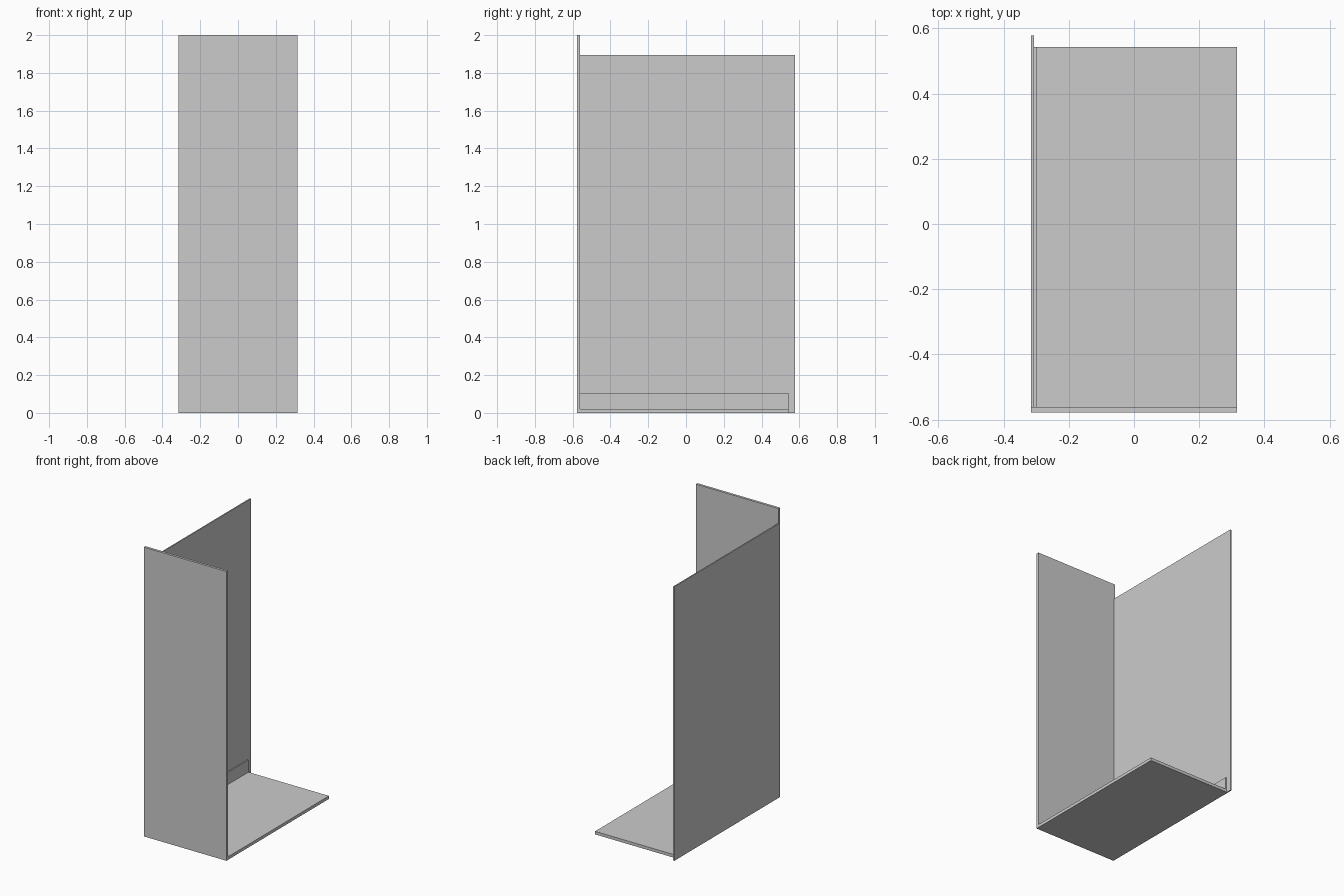
import bpy, bmesh

if "Cube" in bpy.data.objects:
    bpy.data.objects.remove(bpy.data.objects["Cube"])

X, Y = 0.316, 0.578       # half width and half depth
FRONT_IN = -0.561         # inner face of the front panel
SIDE_IN = -0.307          # inner face of the side panel
FLOOR_END = 0.542
FLOOR_TOP = 0.021


def make_prism(name, profile, x0, x1):
    """Extrude a y-z profile along x."""
    bm = bmesh.new()
    face = bm.faces.new([bm.verts.new((x0, y, z)) for y, z in profile])
    result = bmesh.ops.extrude_face_region(bm, geom=[face])
    moved = [g for g in result["geom"] if isinstance(g, bmesh.types.BMVert)]
    bmesh.ops.translate(bm, verts=moved, vec=(x1 - x0, 0, 0))
    bmesh.ops.recalc_face_normals(bm, faces=bm.faces)
    mesh = bpy.data.meshes.new(name)
    bm.to_mesh(mesh)
    bm.free()
    obj = bpy.data.objects.new(name, mesh)
    bpy.context.collection.objects.link(obj)
    return obj


def rect(y0, y1, z0, z1):
    return [(y0, z0), (y1, z0), (y1, z1), (y0, z1)]


# Tall front panel and floor board, joined as one L-shaped section
make_prism("front_panel_and_floor",
           [(-Y, 0), (FLOOR_END, 0), (FLOOR_END, FLOOR_TOP),
            (FRONT_IN, FLOOR_TOP), (FRONT_IN, 2), (-Y, 2)],
           SIDE_IN, X)

# Front panel strip that covers the end of the side panel
make_prism("front_panel_edge", rect(-Y, FRONT_IN, 0, 2), -X, SIDE_IN)

# Slightly lower side panel
make_prism("side_panel", rect(FRONT_IN, Y, 0, 1.895), -X, SIDE_IN)

# Skirting strip along the foot of the side panel
make_prism("skirting", rect(FRONT_IN, FLOOR_END, FLOOR_TOP, 0.105), SIDE_IN, -0.299)
